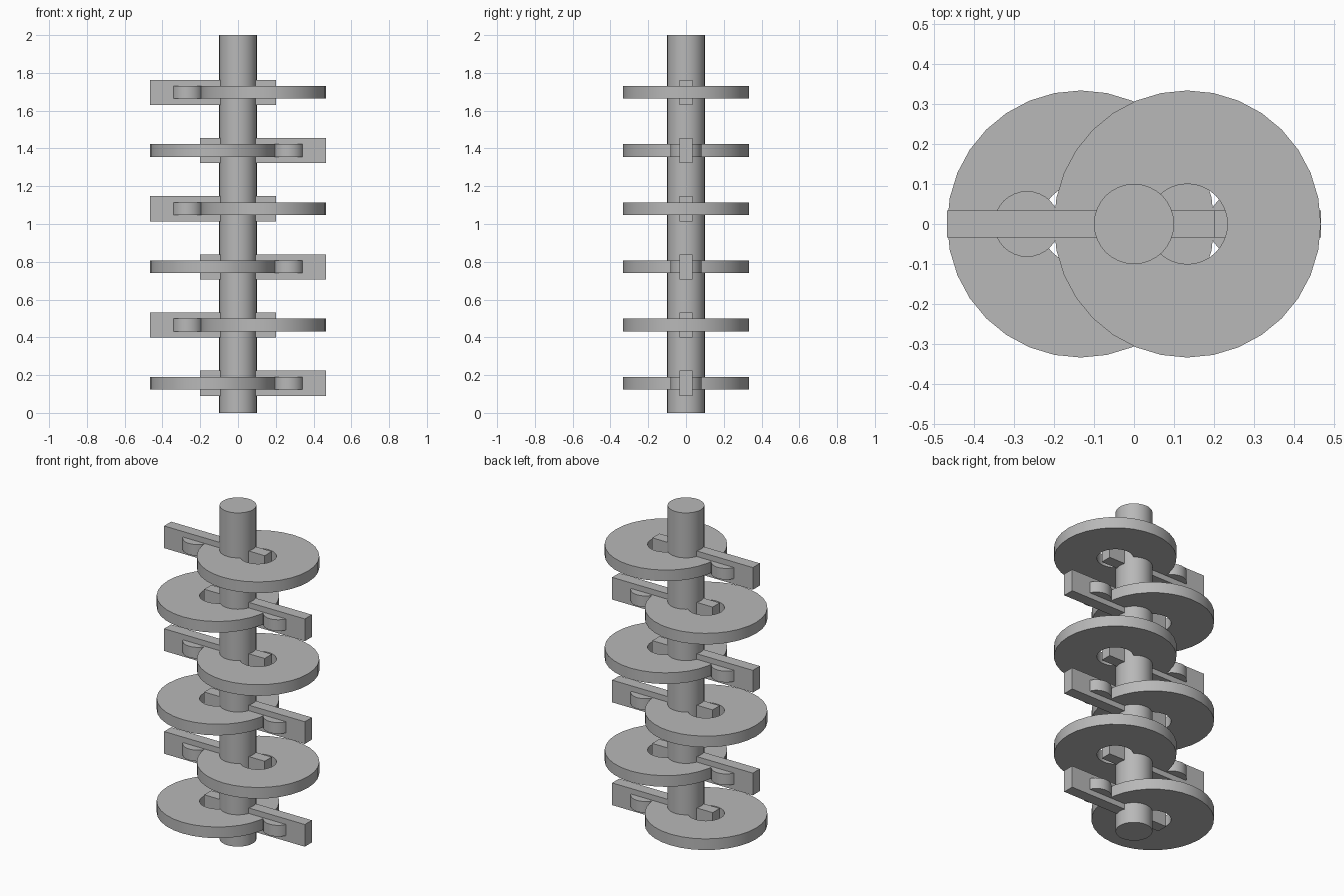
import bpy
import bmesh
import math

cube = bpy.data.objects.get("Cube")
if cube:
    bpy.data.objects.remove(cube, do_unlink=True)

grey = bpy.data.materials.new("plain_grey")
grey.use_nodes = True
colour = (0.48, 0.48, 0.48, 1)
grey.diffuse_color = colour
grey.node_tree.nodes["Principled BSDF"].inputs["Base Color"].default_value = colour

SIDES = 32
LEVELS = 6
FIRST_Z, STEP = 0.157, 0.308
THICK = 0.067


def finish(name, bm, location, smooth=True):
    bmesh.ops.recalc_face_normals(bm, faces=bm.faces)
    mesh = bpy.data.meshes.new(name)
    bm.to_mesh(mesh)
    bm.free()
    mesh.materials.append(grey)
    obj = bpy.data.objects.new(name, mesh)
    obj.location = location
    bpy.context.collection.objects.link(obj)
    if smooth:
        bpy.ops.object.select_all(action="DESELECT")
        obj.select_set(True)
        bpy.context.view_layer.objects.active = obj
        bpy.ops.object.shade_smooth_by_angle(angle=math.radians(30))
    return obj


def cylinder(name, radius, height, location):
    bm = bmesh.new()
    bmesh.ops.create_cone(bm, cap_ends=True, segments=SIDES, radius1=radius,
                          radius2=radius, depth=height)
    return finish(name, bm, location)


def ring(name, outer, inner, height, location):
    # Spin a closed rectangular section around z
    bm = bmesh.new()
    h = height / 2
    section = [(inner, -h), (outer, -h), (outer, h), (inner, h)]
    loops = []
    for i in range(SIDES):
        a = math.tau * i / SIDES
        loops.append([bm.verts.new((r * math.cos(a), r * math.sin(a), z))
                      for r, z in section])
    for i in range(SIDES):
        p, q = loops[i], loops[(i + 1) % SIDES]
        for j in range(4):
            k = (j + 1) % 4
            bm.faces.new((p[j], q[j], q[k], p[k]))
    return finish(name, bm, location)


def box(name, size, location):
    bm = bmesh.new()
    bmesh.ops.create_cube(bm, size=1)
    bmesh.ops.scale(bm, vec=size, verts=bm.verts)
    return finish(name, bm, location, smooth=False)


# Central shaft
cylinder("shaft", 0.1, 2, (0, 0, 1))

# Alternating offset discs, each with a crossbar and a small peg
for level in range(LEVELS):
    side = 1 if level % 2 else -1
    z = FIRST_Z + level * STEP
    ring(f"disc_{level + 1}", 0.333, 0.1, THICK, (side * 0.133, 0, z))
    box(f"crossbar_{level + 1}", (0.667, THICK, 0.133), (-side * 0.133, 0, z))
    cylinder(f"peg_{level + 1}", 0.082, THICK, (-side * 0.267, 0, z))
